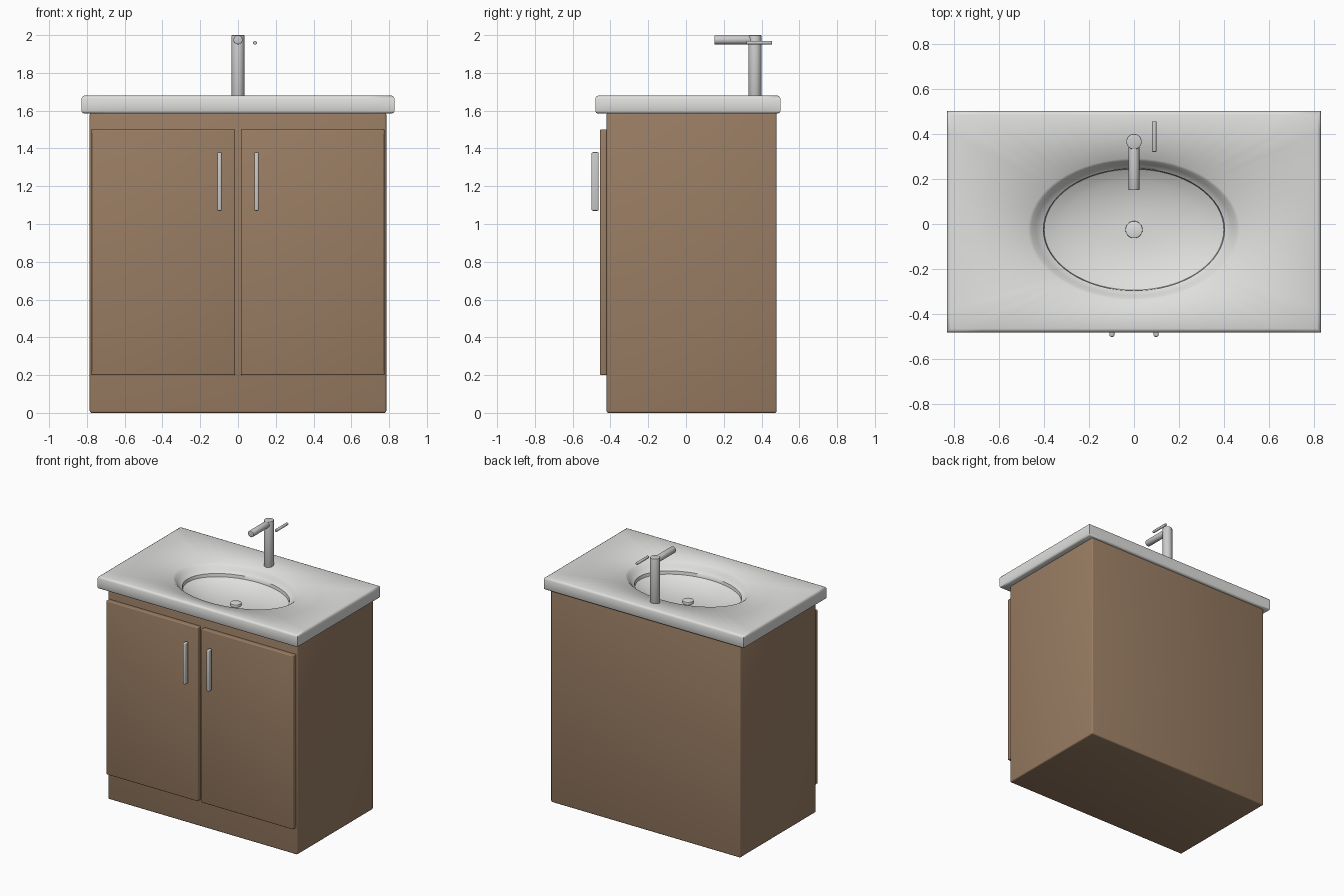
import bpy, bmesh, math
from mathutils import Vector

if "Cube" in bpy.data.objects:
    bpy.data.objects.remove(bpy.data.objects["Cube"], do_unlink=True)


def material(name, color, rough):
    m = bpy.data.materials.new(name)
    m.use_nodes = True
    m.diffuse_color = (*color, 1)
    bsdf = next(n for n in m.node_tree.nodes if n.type == "BSDF_PRINCIPLED")
    bsdf.inputs["Base Color"].default_value = (*color, 1)
    bsdf.inputs["Roughness"].default_value = rough
    return m


wood = material("brown wood", (0.32, 0.205, 0.125), 0.6)
ceramic = material("white ceramic", (0.74, 0.74, 0.73), 0.4)
metal = material("grey metal", (0.6, 0.6, 0.6), 0.4)


def finish(name, bm, mat, angle=40):
    bmesh.ops.recalc_face_normals(bm, faces=bm.faces)
    mesh = bpy.data.meshes.new(name)
    bm.to_mesh(mesh)
    bm.free()
    mesh.materials.append(mat)
    ob = bpy.data.objects.new(name, mesh)
    bpy.context.collection.objects.link(ob)
    bpy.ops.object.select_all(action="DESELECT")
    ob.select_set(True)
    bpy.context.view_layer.objects.active = ob
    bpy.ops.object.shade_smooth_by_angle(angle=math.radians(angle))
    return ob


def box(name, low, high, mat, bevel, open_top=False):
    low, high = Vector(low), Vector(high)
    bm = bmesh.new()
    bmesh.ops.create_cube(bm, size=1)
    bmesh.ops.scale(bm, vec=high - low, verts=bm.verts)
    bmesh.ops.translate(bm, vec=(low + high) / 2, verts=bm.verts)
    bmesh.ops.bevel(bm, geom=bm.edges[:], offset=bevel, segments=3,
                    profile=0.5, affect="EDGES")
    if open_top:
        top = max(bm.faces, key=lambda f: f.calc_center_median().z)
        bmesh.ops.delete(bm, geom=[top], context="FACES")
    return finish(name, bm, mat)


def rod(name, start, end, radius, mat, bevel=0.003, sides=32):
    start, end = Vector(start), Vector(end)
    axis = end - start
    bm = bmesh.new()
    bmesh.ops.create_cone(bm, cap_ends=True, segments=sides, radius1=radius,
                          radius2=radius, depth=axis.length)
    rims = [e for e in bm.edges if any(len(f.verts) > 4 for f in e.link_faces)]
    bmesh.ops.bevel(bm, geom=rims, offset=bevel, segments=2, profile=0.5,
                    affect="EDGES")
    turn = axis.to_track_quat("Z", "Y").to_matrix()
    bmesh.ops.rotate(bm, matrix=turn, verts=bm.verts)
    bmesh.ops.translate(bm, vec=(start + end) / 2, verts=bm.verts)
    return finish(name, bm, mat)


# Cabinet body, open under the basin
box("cabinet", (-0.785, -0.42, 0), (0.785, 0.48, 1.59), wood, 0.01, open_top=True)

# Pair of doors with bar handles
for side, name in ((-1, "right"), (1, "left")):
    x1, x2 = sorted((side * 0.015, side * 0.775))
    box(name + "_door", (x1, -0.455, 0.2), (x2, -0.415, 1.5), wood, 0.006)
    x = side * 0.098
    box(name + "_handle", (x - 0.011, -0.5, 1.07), (x + 0.011, -0.462, 1.38),
        metal, 0.007)

# Countertop and basin, lofted from rectangular rings to oval rings
SIDES = 64
BASIN_Y = -0.025


def ring(bm, rx, ry, z, square):
    verts = []
    for i in range(SIDES):
        a = 2 * math.pi * i / SIDES
        c, s = math.cos(a), math.sin(a)
        k = 1 / max(abs(c), abs(s)) if square else 1
        y = 0.01 if square else BASIN_Y
        verts.append(bm.verts.new((rx * c * k, y + ry * s * k, z)))
    return verts


bm = bmesh.new()
rings = [ring(bm, 0.828 - d, 0.49 - d, z, True) for d, z in (
    (0.14, 1.585), (0.012, 1.585), (0.004, 1.589), (0, 1.597),
    (0, 1.664), (0.005, 1.675), (0.016, 1.68))]
rings += [ring(bm, rx, ry, z, False) for rx, ry, z in (
    (0.47, 0.315, 1.652), (0.455, 0.305, 1.642), (0.435, 0.292, 1.622),
    (0.415, 0.28, 1.605), (0.402, 0.271, 1.598), (0.398, 0.268, 1.575))]
for i in range(1, 9):
    t = 1 - i / 9
    rings.append(ring(bm, 0.392 * t ** 0.8, 0.264 * t ** 0.8,
                      1.51 + 0.06 * t ** 2, False))
for a, b in zip(rings, rings[1:]):
    for i in range(SIDES):
        j = (i + 1) % SIDES
        bm.faces.new((a[i], a[j], b[j], b[i]))
bm.faces.new(rings[-1])
finish("countertop_basin", bm, ceramic, 45)

# Drain plug
rod("drain", (0, BASIN_Y, 1.5), (0, BASIN_Y, 1.53), 0.038, ceramic)

# Faucet: column, spout and side lever
rod("faucet_column", (0, 0.365, 1.64), (0, 0.365, 2), 0.034, metal)
rod("faucet_spout", (0, 0.365, 1.975), (0, 0.15, 1.975), 0.024, metal)
rod("faucet_lever", (0.09, 0.32, 1.96), (0.09, 0.455, 1.96), 0.01, metal, 0.002, 16)
